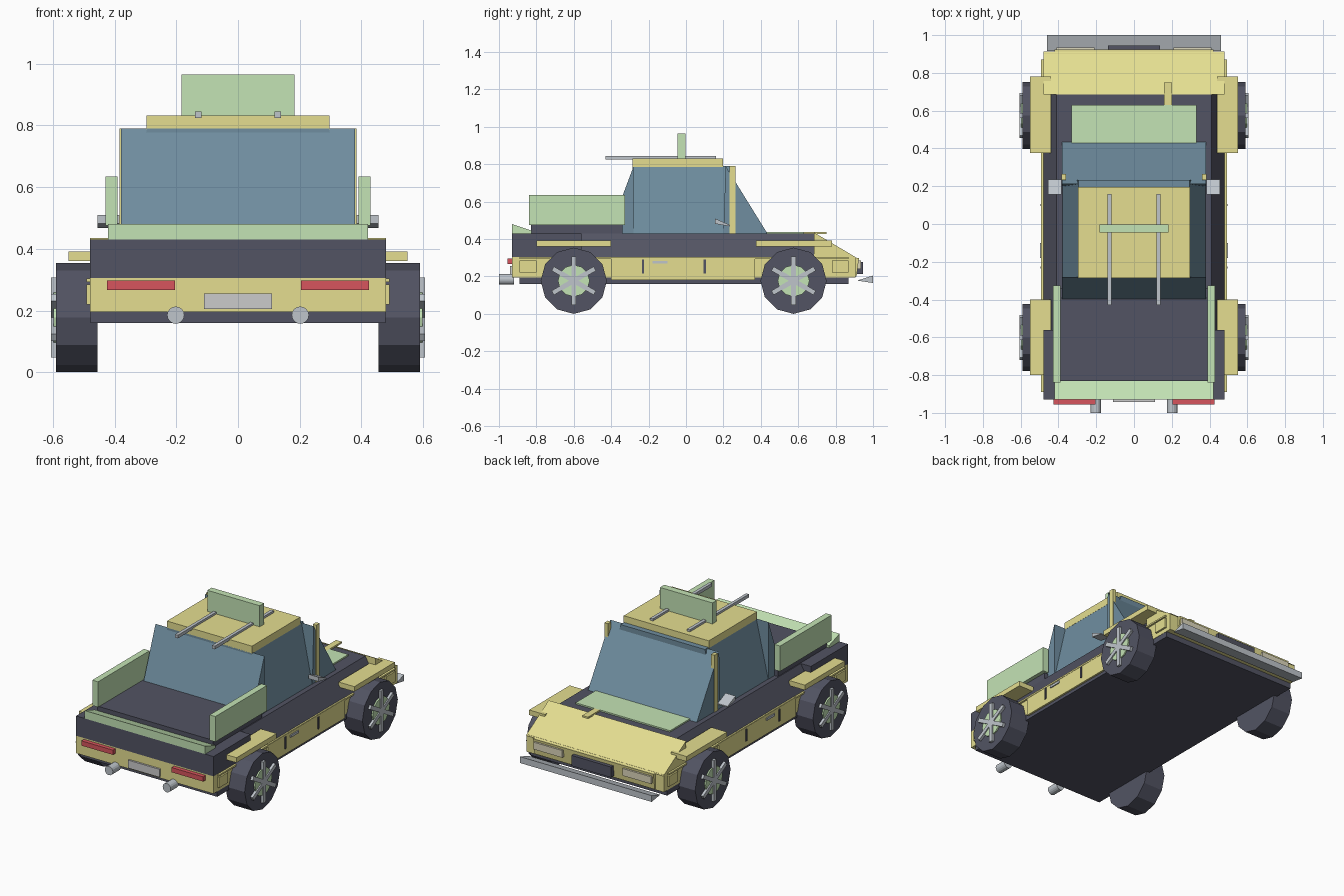
import bpy, bmesh, math
from mathutils import Matrix, Vector

if "Cube" in bpy.data.objects:
    bpy.data.objects.remove(bpy.data.objects["Cube"])

COL = {"dark": (.085, .088, .125), "yellow": (.78, .73, .28), "green": (.55, .77, .46),
       "glass": (.16, .27, .35), "red": (.68, .09, .11), "metal": (.52, .56, .60),
       "lamp": (.72, .68, .50), "plate": (.66, .67, .65)}
MATS = {}
for n, c in COL.items():
    MATS[n] = bpy.data.materials.new(n)
    MATS[n].diffuse_color = (*c, 1)


def finish(name, bm, mat):
    bmesh.ops.recalc_face_normals(bm, faces=bm.faces)
    me = bpy.data.meshes.new(name)
    bm.to_mesh(me)
    bm.free()
    me.materials.append(MATS[mat])
    ob = bpy.data.objects.new(name, me)
    bpy.context.collection.objects.link(ob)
    return ob


def prism(name, mat, pts, lo, hi, axis="x"):
    """Extrude a (y,z) profile along x, or an (x,z) profile along y."""
    bm = bmesh.new()
    put = (lambda p, t: (t, p[0], p[1])) if axis == "x" else (lambda p, t: (p[0], t, p[1]))
    a = [bm.verts.new(put(p, lo)) for p in pts]
    b = [bm.verts.new(put(p, hi)) for p in pts]
    bm.faces.new(a)
    bm.faces.new(b)
    for i in range(len(pts)):
        j = (i + 1) % len(pts)
        bm.faces.new((a[i], a[j], b[j], b[i]))
    return finish(name, bm, mat)


def box(name, mat, x0, x1, y0, y1, z0, z1):
    return prism(name, mat, [(y0, z0), (y1, z0), (y1, z1), (y0, z1)], x0, x1)


def pair(name, mat, x0, x1, y0, y1, z0, z1):
    for side, s in (("left", -1), ("right", 1)):
        box(f"{name}_{side}", mat, s * x0, s * x1, y0, y1, z0, z1)


def cyl(name, mat, center, r, depth, n, axis):
    bm = bmesh.new()
    bmesh.ops.create_cone(bm, cap_ends=True, segments=n, radius1=r, radius2=r, depth=depth)
    rot = Matrix.Rotation(math.pi / 2, 4, "Y" if axis == "x" else "X")
    bmesh.ops.transform(bm, matrix=Matrix.Translation(center) @ rot, verts=bm.verts)
    return finish(name, bm, mat)


# Body
box("underbody", "dark", -.478, .478, -.89, .87, .16, .197)
box("lower_body", "yellow", -.48, .48, -.93, .905, .195, .305)
prism("upper_body", "dark", [(-.48, .305), (.48, .305), (.41, .43), (-.41, .43)], -.56, .69, "y")
box("rear_body", "dark", -.48, .48, -.93, -.56, .305, .43)
box("bed_cover", "dark", -.405, .405, -.83, -.34, .41, .475)
prism("hood", "yellow", [(.685, .30), (.912, .30), (.685, .435)], -.48, .48)
pair("side_skirt", "yellow", .47, .49, -.40, .37, .18, .305)
pair("side_trim", "yellow", .47, .492, -.89, .87, .293, .303)
pair("front_vent", "yellow", .475, .492, .78, .87, .22, .285)
pair("rear_vent", "yellow", .475, .492, -.89, -.80, .22, .285)
for y in (-.23, .10):
    pair("door_gap", "dark", .485, .495, y - .006, y + .006, .215, .29)
pair("door_handle", "metal", .485, .497, -.18, -.10, .268, .283)

# Cabin
prism("rear_window", "glass", [(-.415, .43), (-.28, .43), (-.28, .79)], -.38, .38)
prism("windshield", "glass", [(.435, .43), (.2, .43), (.212, .79)], -.38, .38)
prism("side_windows", "glass", [(-.378, .43), (.378, .43), (.295, .79), (-.295, .79)], -.285, .232, "y")
box("roof", "yellow", -.297, .297, -.285, .197, .785, .832)
pair("pillar", "yellow", .36, .385, .232, .265, .43, .79)

# Roof rack and sign panel
pair("roof_bar", "metal", .119, .139, -.43, .16, .825, .845)
box("roof_panel", "green", -.183, .183, -.045, -.002, .832, .965)

# Green panels
pair("bed_side_panel", "green", .39, .43, -.84, -.325, .475, .635)
prism("tail_lip", "green", [(-.93, .425), (-.93, .48), (-.825, .445), (-.825, .425)], -.422, .422)
box("cowl_panel", "green", -.33, .33, .43, .63, .425, .439)
box("hood_rod", "yellow", .16, .20, .60, .75, .428, .439)

# Mirrors
for s in (-1, 1):
    prism("mirror", "metal", [(.155, .51), (.155, .482), (.235, .468), (.235, .475)],
          s * .385, s * .455)

# Rear details
pair("tail_light", "red", .205, .425, -.955, -.92, .267, .297)
box("rear_plate", "plate", -.11, .11, -.942, -.92, .205, .255)
for s in (-1, 1):
    cyl("exhaust", "metal", (s * .202, -.96, .185), .028, .08, 16, "y")

# Front details
prism("front_bumper", "yellow", [(.89, .20), (.912, .20), (.925, .30), (.89, .30)], -.42, .42)
pair("headlight", "lamp", .21, .41, .90, .935, .24, .285)
box("grille", "dark", -.138, .138, .90, .945, .212, .278)
prism("front_splitter", "metal", [(.915, .178), (1.0, .165), (1.0, .205)], -.46, .46)

# Wheels and fenders
for pos, yc, f0, f1 in (("rear", -.6, -.80, -.40), ("front", .575, .375, .78)):
    pair(pos + "_fender", "yellow", .44, .55, f0, f1, .36, .392)
    for s in (-1, 1):
        cyl(pos + "_tire", "dark", (s * .5225, yc, .177), .177, .135, 12, "x")
        cyl(pos + "_rim", "green", (s * .585, yc, .177), .085, .028, 12, "x")
        for k in range(3):
            spoke = box(pos + "_spoke", "metal", s * .58, s * .606, -.013, .013, -.13, .13)
            spoke.data.transform(Matrix.Translation((0, yc, .177)) @
                                 Matrix.Rotation(k * math.pi / 3, 4, "X"))

for m in bpy.data.materials:
    if m.users and not m.is_grease_pencil:
        m.use_nodes = True
        m.node_tree.nodes["Principled BSDF"].inputs["Base Color"].default_value = m.diffuse_color
